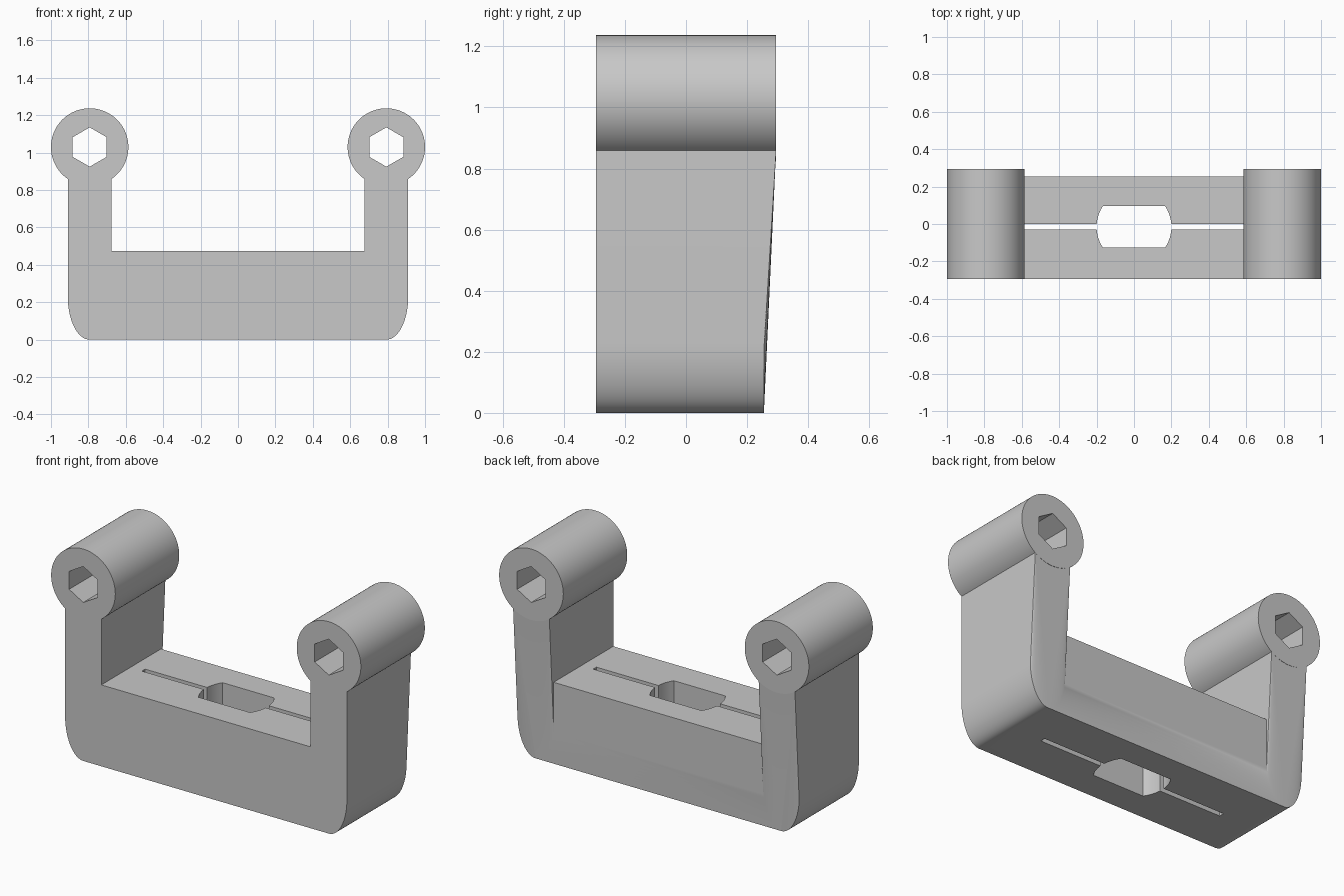
import bpy, bmesh
from math import sin, cos, pi, radians

if "Cube" in bpy.data.objects:
    bpy.data.objects.remove(bpy.data.objects["Cube"])

FRONT, BACK, BOSS_BACK = -0.295, 0.255, 0.295
ARM_X, ARM_HALF = 0.793, 0.117
BOSS_Z, BOSS_R = 1.03, 0.207
SLOT_Y = -0.015

grey = bpy.data.materials.new("light grey")
grey.use_nodes = True
colour = (0.58, 0.58, 0.58, 1)
grey.diffuse_color = colour
grey.node_tree.nodes["Principled BSDF"].inputs["Base Color"].default_value = colour


def finish(name, bm):
    bmesh.ops.recalc_face_normals(bm, faces=bm.faces)
    mesh = bpy.data.meshes.new(name)
    bm.to_mesh(mesh)
    bm.free()
    mesh.materials.append(grey)
    obj = bpy.data.objects.new(name, mesh)
    bpy.context.collection.objects.link(obj)
    return obj


def prism(name, points, low, high, axis):
    """Extrude an outline along y (points are x, z) or z (points are x, y)."""
    bm = bmesh.new()
    place = (lambda a, b: (a, low, b)) if axis == "y" else (lambda a, b: (a, b, low))
    face = bm.faces.new([bm.verts.new(place(*p)) for p in points])
    moved = bmesh.ops.extrude_face_region(bm, geom=[face])["geom"]
    shift = (0, high - low, 0) if axis == "y" else (0, 0, high - low)
    bmesh.ops.translate(bm, vec=shift, verts=[v for v in moved if isinstance(v, bmesh.types.BMVert)])
    return finish(name, bm)


def ring(cx, cy, r, n, start=0):
    return [(cx + r * cos(start + 2 * pi * i / n), cy + r * sin(start + 2 * pi * i / n)) for i in range(n)]


def rect(x0, x1, y0, y1):
    return [(x0, y0), (x1, y0), (x1, y1), (x0, y1)]


def combine(obj, other, operation):
    mod = obj.modifiers.new(operation, "BOOLEAN")
    mod.operation, mod.solver, mod.object = operation, "EXACT", other
    bpy.context.view_layer.objects.active = obj
    bpy.ops.object.modifier_apply(modifier=mod.name)
    bpy.data.objects.remove(other)


def arm(name, cx):
    """Hull of a rounded foot and a deeper block under the boss."""
    bm = bmesh.new()
    foot_z, steps = 0.23, 32
    for i in range(steps + 1):
        t = pi + pi * i / steps
        for y in (FRONT, BACK):
            bm.verts.new((cx + ARM_HALF * cos(t), y, foot_z * (1 + sin(t))))
    for x in (cx - ARM_HALF, cx + ARM_HALF):
        for y in (FRONT, BOSS_BACK):
            for z in (0.86, 0.89):
                bm.verts.new((x, y, z))
    bmesh.ops.convex_hull(bm, input=bm.verts)
    return finish(name, bm)


# Crossbar with its central opening and narrow slot
body = prism("cradle_body", rect(-ARM_X, ARM_X, 0, 0.475), FRONT, BACK, "y")
hole = [(x, max(SLOT_Y - 0.112, min(SLOT_Y + 0.112, y))) for x, y in ring(0, SLOT_Y, 0.2, 64)
        if abs(x) > 0.16]
combine(body, prism("opening_cutter", hole, -0.1, 0.6, "z"), "DIFFERENCE")
combine(body, prism("slot_cutter", rect(-0.6, 0.6, -0.03, 0), -0.1, 0.6, "z"), "DIFFERENCE")

# Arms and round bosses with hexagonal bores
for side in (-1, 1):
    cx = side * ARM_X
    combine(body, arm("arm", cx), "UNION")
    combine(body, prism("boss", ring(cx, BOSS_Z, BOSS_R, 96), FRONT, BOSS_BACK, "y"), "UNION")
    bore = ring(cx, BOSS_Z, 0.105, 6, pi / 2)
    combine(body, prism("bore_cutter", bore, -0.5, 0.5, "y"), "DIFFERENCE")

bpy.ops.object.select_all(action="DESELECT")
body.select_set(True)
bpy.context.view_layer.objects.active = body
bpy.ops.object.shade_smooth_by_angle(angle=radians(20))
